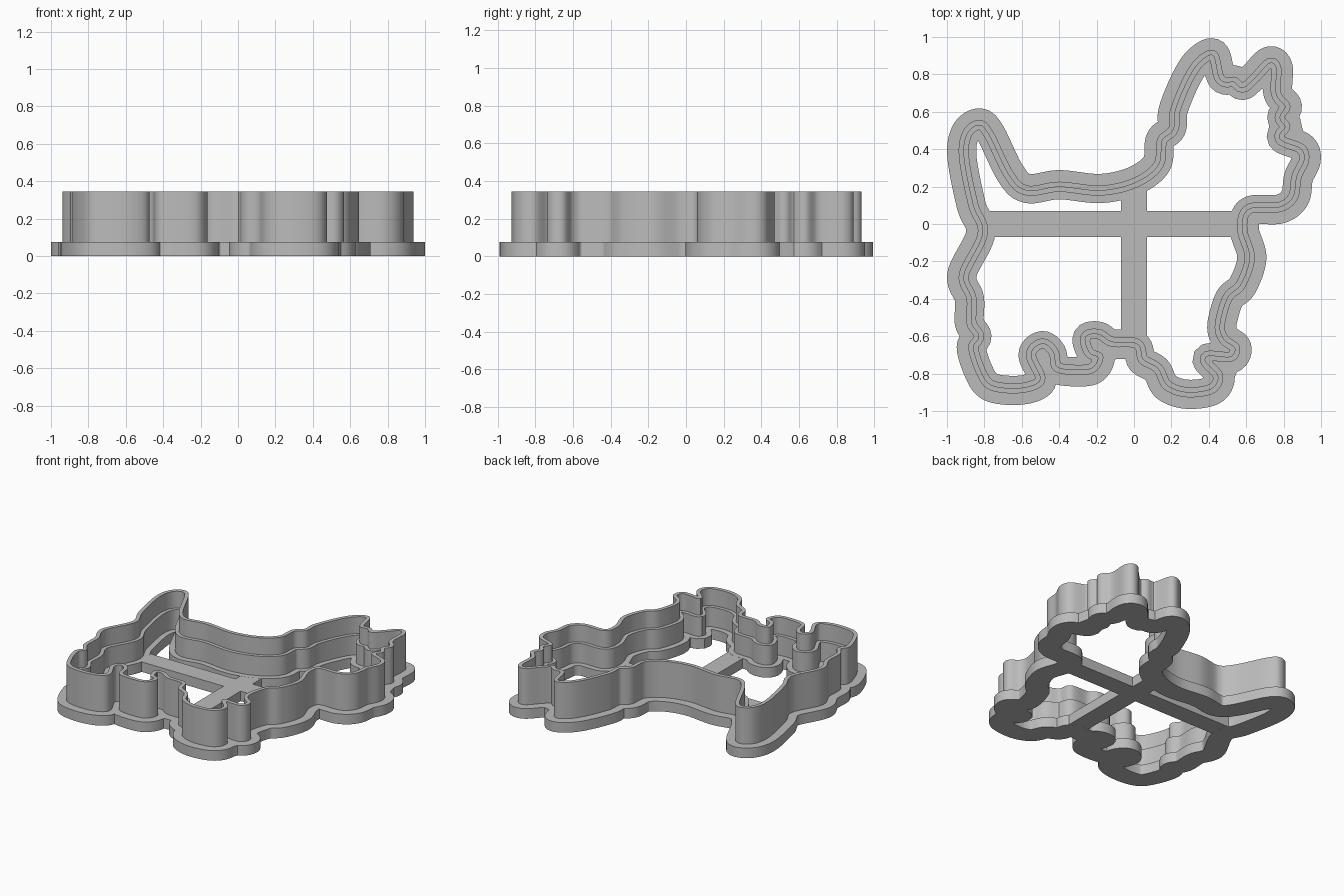
import bpy
import bmesh
from mathutils import Vector, kdtree

if "Cube" in bpy.data.objects:
    bpy.data.objects.remove(bpy.data.objects["Cube"], do_unlink=True)

BASE_TOP, LEDGE_TOP, RIM_TOP = 0.075, 0.22, 0.345

plastic = bpy.data.materials.new("grey_plastic")
plastic.use_nodes = True
plastic.diffuse_color = (0.5, 0.5, 0.5, 1)
plastic.node_tree.nodes["Principled BSDF"].inputs["Base Color"].default_value = (0.5, 0.5, 0.5, 1)

# Centre line of the dog outline in hundredths, clockwise from the tail tip
OUTLINE = [
    (-83, 54), (-77, 49), (-66, 27), (-57, 19), (-40, 21), (-18, 19), (0, 23), (12, 32),
    (14, 45), (20, 51), (21, 61), (28, 78), (35, 88), (43, 91), (47, 78),
    (54, 77), (58, 74), (64, 79), (72, 87), (77, 84), (77, 70), (82, 63),
    (79, 57), (82, 52), (79, 46), (90, 41), (92, 34), (88, 25), (86, 14), (78, 8),
    (62, 7), (59, -3), (63, -18), (58, -33), (51, -40), (47, -54), (49, -61),
    (55, -66), (52, -72), (39, -72), (46, -81), (42, -89), (28, -91),
    (17, -87), (12, -78), (4, -73), (1, -65), (-12, -64), (-19, -60), (-25, -61),
    (-23, -68), (-18, -71), (-22, -78), (-33, -79), (-42, -77), (-44, -69),
    (-49, -65), (-54, -70), (-49, -82), (-53, -87), (-64, -89), (-77, -87), (-83, -79),
    (-87, -66), (-84, -60), (-88, -53), (-88, -40), (-92, -27), (-82, -5),
    (-87, 10), (-92, 36), (-90, 49),
]


def smooth_path(points, spacing=0.01):
    """Closed Catmull-Rom curve through the points, evenly resampled."""
    pts = [Vector(p) / 100 for p in points]
    n, path = len(pts), []
    for i in range(n):
        a, b, c, d = (pts[(i + k) % n] for k in (-1, 0, 1, 2))
        steps = max(2, round((c - b).length / spacing))
        for s in range(steps):
            t = s / steps
            path.append(0.5 * (2 * b + (c - a) * t + (2 * a - 5 * b + 4 * c - d) * t ** 2
                               + (3 * b - a - 3 * c + d) * t ** 3))
    return path


path = smooth_path(OUTLINE)
tree = kdtree.KDTree(len(path))
for index, point in enumerate(path):
    tree.insert(point.to_3d(), index)
tree.balance()


def offset_loop(distance):
    """Parallel loop, positive outward, without its self-crossing parts."""
    loop = []
    for i, p in enumerate(path):
        t = (path[(i + 1) % len(path)] - path[i - 1]).normalized()
        q = p + Vector((-t.y, t.x)) * distance
        if tree.find(q.to_3d())[2] < abs(distance) - 0.002:
            continue
        if not loop or (q - loop[-1]).length > 0.006:
            loop.append(q)
    return loop


def prism(name, loops, bottom, top):
    """Solid between two heights from an outer loop and optional holes."""
    bm = bmesh.new()
    edges = []
    for loop in loops:
        verts = [bm.verts.new((p[0], p[1], bottom)) for p in loop]
        edges += [bm.edges.new((v, verts[i - 1])) for i, v in enumerate(verts)]
    bmesh.ops.triangle_fill(bm, edges=edges, use_beauty=True, normal=(0, 0, 1))
    new = bmesh.ops.extrude_face_region(bm, geom=bm.faces[:], use_keep_orig=True)["geom"]
    bmesh.ops.translate(bm, verts=[g for g in new if isinstance(g, bmesh.types.BMVert)],
                        vec=(0, 0, top - bottom))
    bmesh.ops.recalc_face_normals(bm, faces=bm.faces[:])
    mesh = bpy.data.meshes.new(name)
    bm.to_mesh(mesh)
    bm.free()
    mesh.materials.append(plastic)
    obj = bpy.data.objects.new(name, mesh)
    bpy.context.collection.objects.link(obj)
    bpy.ops.object.select_all(action="DESELECT")
    obj.select_set(True)
    bpy.context.view_layer.objects.active = obj
    bpy.ops.object.shade_smooth_by_angle(angle=0.5)
    return obj


# Wide grip flange, stepped wall and thin cutting rim
wall_outer = offset_loop(0.016)
prism("base_flange", [offset_loop(0.078), offset_loop(-0.078)], 0, BASE_TOP)
prism("thick_wall", [wall_outer, offset_loop(-0.038)], BASE_TOP, LEDGE_TOP)
prism("cutting_rim", [wall_outer, offset_loop(-0.012)], LEDGE_TOP, RIM_TOP)

# Cross-shaped brace, ending inside the flange
h = 0.07
left, right, low, high = -0.82, 0.6, -0.64, 0.2
cross = [(left, -h), (-h, -h), (-h, low), (h, low), (h, -h), (right, -h),
         (right, h), (h, h), (h, high), (-h, high), (-h, h), (left, h)]
prism("cross_brace", [cross], 0.0005, BASE_TOP - 0.0005)
